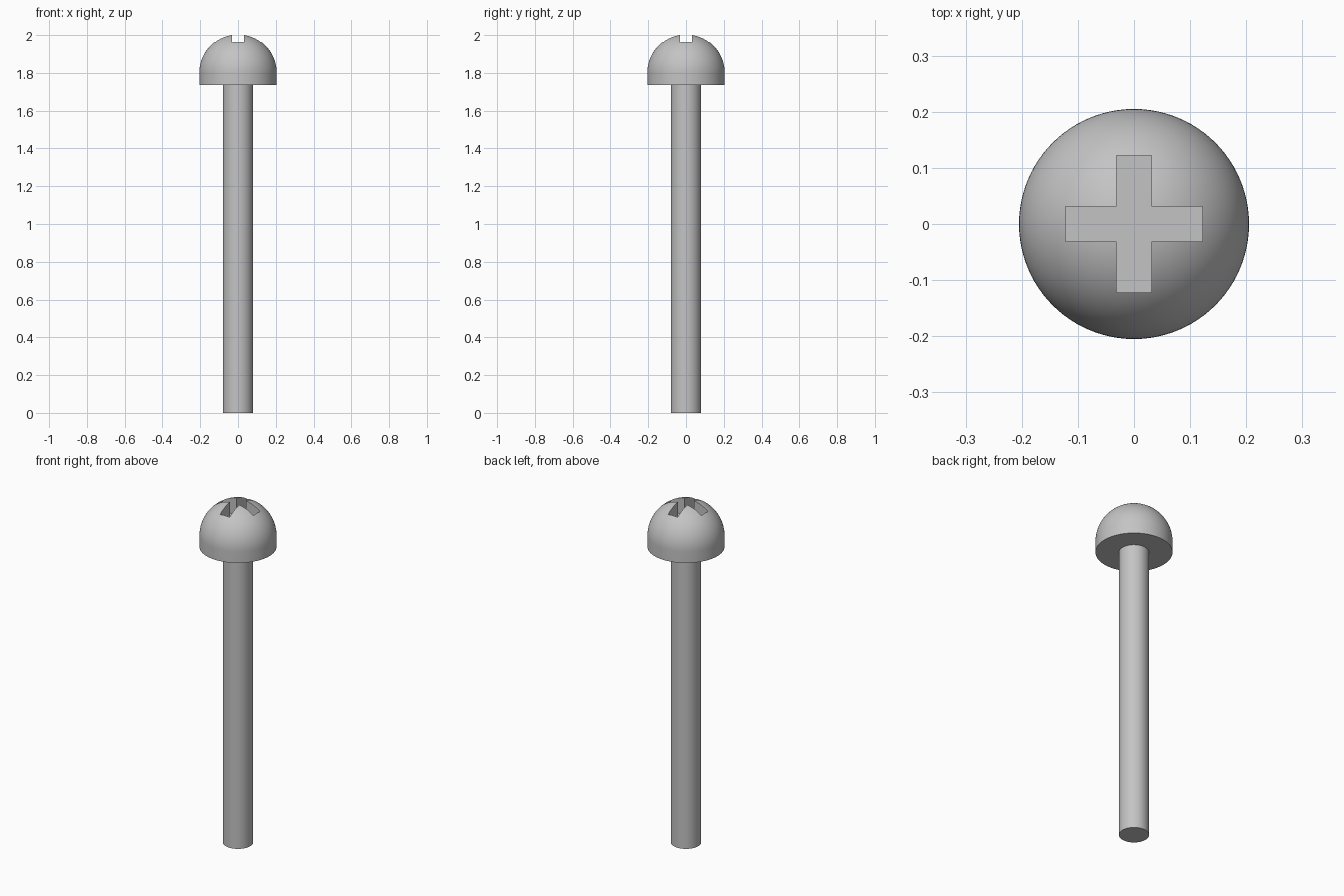
import bpy, bmesh, math
from mathutils import Matrix, Vector

old = bpy.data.objects.get("Cube")
if old:
    bpy.data.objects.remove(old, do_unlink=True)

SIDES = 96
HEAD_R, HEAD_BASE, DOME_Z = 0.205, 1.735, 1.8
SHAFT_R = 0.08
SLOT_HALF_WIDTH, SLOT_HALF_LENGTH, SLOT_FLOOR = 0.031, 0.122, 1.9

steel = bpy.data.materials.new("grey steel")
steel.use_nodes = True
grey = (0.55, 0.55, 0.55, 1)
steel.diffuse_color = grey
steel.node_tree.nodes["Principled BSDF"].inputs["Base Color"].default_value = grey


def make_object(name, bm):
    bmesh.ops.recalc_face_normals(bm, faces=bm.faces)
    mesh = bpy.data.meshes.new(name)
    bm.to_mesh(mesh)
    bm.free()
    mesh.materials.append(steel)
    obj = bpy.data.objects.new(name, mesh)
    bpy.context.collection.objects.link(obj)
    return obj


def lathe(name, profile):
    """Spin a radius/height profile around the z axis."""
    bm = bmesh.new()
    verts = [bm.verts.new((r, 0, z)) for r, z in profile]
    edges = [bm.edges.new(pair) for pair in zip(verts, verts[1:])]
    bmesh.ops.spin(bm, geom=verts + edges, cent=(0, 0, 0), axis=(0, 0, 1),
                   angle=math.tau, steps=SIDES)
    bmesh.ops.remove_doubles(bm, verts=bm.verts, dist=1e-5)
    return make_object(name, bm)


# Straight shaft, reaching a little way into the head
shaft = lathe("shaft", [(0, 0), (SHAFT_R, 0), (SHAFT_R, 1.76), (0, 1.76)])

# Domed head with a short straight skirt
arc = [math.radians(a) for a in range(0, 90, 3)]
dome = [(HEAD_R * math.cos(a), DOME_Z + HEAD_R * math.sin(a)) for a in arc]
head = lathe("head", [(0, HEAD_BASE), (HEAD_R, HEAD_BASE)] + dome
             + [(0, DOME_Z + HEAD_R)])

# Cross-shaped cutter for the drive recess
w, l = SLOT_HALF_WIDTH, SLOT_HALF_LENGTH
bm = bmesh.new()
outline = []
for turn in range(4):
    rot = Matrix.Rotation(turn * math.pi / 2, 3, "Z")
    for x, y in ((l, -w), (l, w), (w, w)):
        outline.append(bm.verts.new(rot @ Vector((x, y, SLOT_FLOOR))))
floor = bm.faces.new(outline)
walls = bmesh.ops.extrude_face_region(bm, geom=[floor])["geom"]
bmesh.ops.translate(bm, vec=(0, 0, 0.3),
                    verts=[v for v in walls if isinstance(v, bmesh.types.BMVert)])
cutter = make_object("cross_recess_cutter", bm)
cutter.hide_render = True
cutter.hide_set(True)

# Cut the recess into the head
cut = head.modifiers.new("cross recess", "BOOLEAN")
cut.operation = "DIFFERENCE"
cut.solver = "EXACT"
cut.object = cutter
bpy.context.view_layer.objects.active = head
bpy.ops.object.select_all(action="DESELECT")
head.select_set(True)
bpy.ops.object.modifier_apply(modifier=cut.name)
bpy.data.objects.remove(cutter, do_unlink=True)

# Smooth round surfaces, crisp rims
shaft.select_set(True)
bpy.ops.object.shade_smooth_by_angle(angle=math.radians(30))
